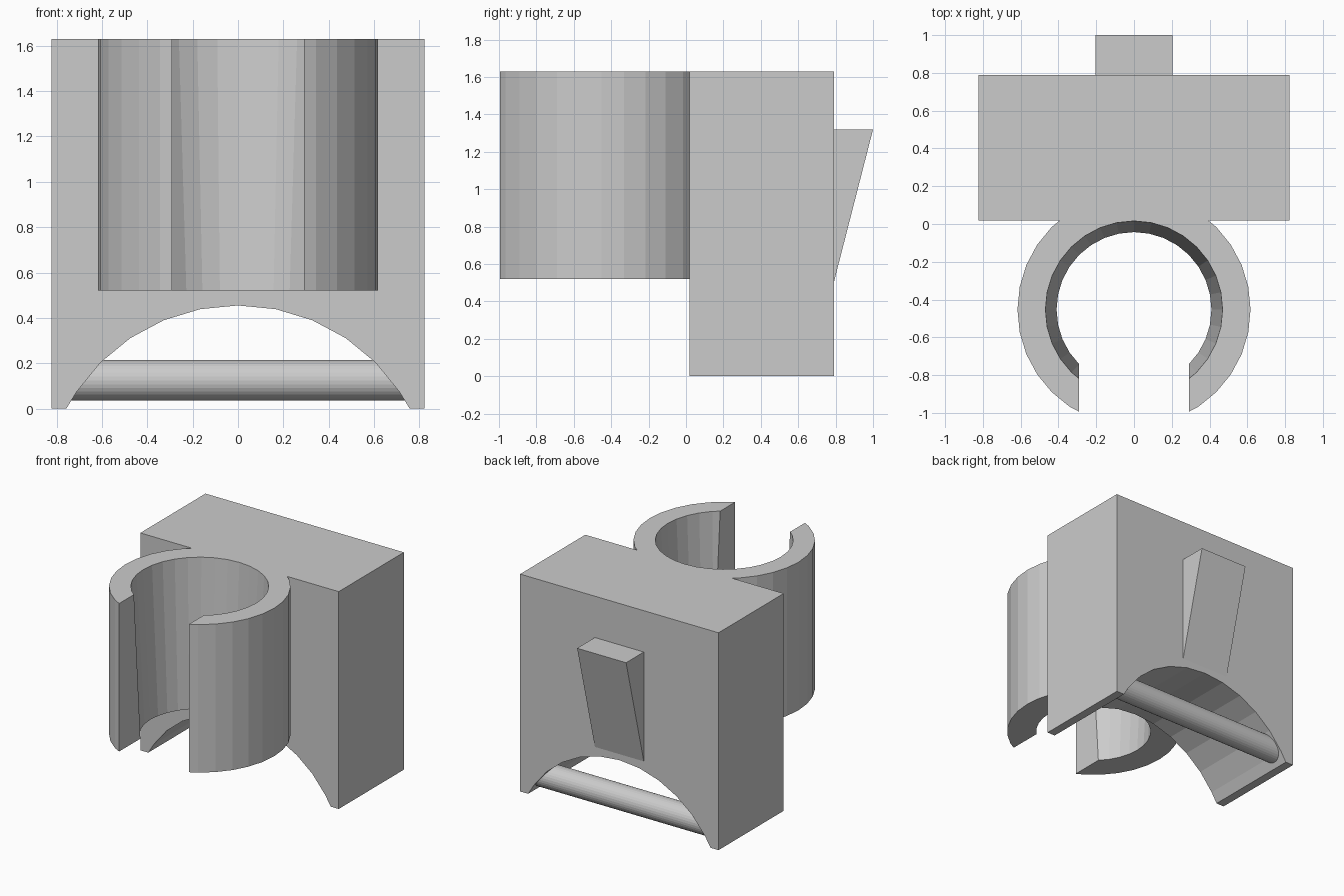
import bpy, bmesh, math
from mathutils import Matrix

if "Cube" in bpy.data.objects:
    bpy.data.objects.remove(bpy.data.objects["Cube"])

grey = bpy.data.materials.new("light grey plastic")
grey.diffuse_color = (0.6, 0.6, 0.6, 1)
grey.use_nodes = True
grey.node_tree.nodes["Principled BSDF"].inputs["Base Color"].default_value = grey.diffuse_color


def make(name, bm):
    bmesh.ops.recalc_face_normals(bm, faces=bm.faces)
    mesh = bpy.data.meshes.new(name)
    bm.to_mesh(mesh)
    bm.free()
    mesh.materials.append(grey)
    ob = bpy.data.objects.new(name, mesh)
    bpy.context.collection.objects.link(ob)
    return ob


def prism(name, points, offset):
    """Extrude a closed outline of 3D points along offset."""
    bm = bmesh.new()
    face = bm.faces.new([bm.verts.new(p) for p in points])
    new = bmesh.ops.extrude_face_region(bm, geom=[face])
    bmesh.ops.translate(bm, vec=offset,
                        verts=[v for v in new["geom"] if isinstance(v, bmesh.types.BMVert)])
    return make(name, bm)


def cone(name, r_low, r_high, length, matrix, sides=32):
    bm = bmesh.new()
    bmesh.ops.create_cone(bm, cap_ends=True, segments=sides, radius1=r_low,
                          radius2=r_high, depth=length, matrix=matrix)
    return make(name, bm)


def boolean(ob, tool, operation):
    """Apply a boolean and remove the helper."""
    mod = ob.modifiers.new("bool", "BOOLEAN")
    mod.operation, mod.object, mod.solver = operation, tool, "EXACT"
    bpy.context.view_layer.objects.active = ob
    bpy.ops.object.modifier_apply(modifier=mod.name)
    bpy.data.objects.remove(tool, do_unlink=True)


W, FRONT, BACK, TOP = 0.823, 0.018, 0.79, 1.63

# Block with a faceted arch cut into its underside
R, CZ = 0.855, -0.4
arch = []
for i in range(-5, 6):
    a = math.radians(11.25 * i)
    arch.append((R * math.sin(a), FRONT, CZ + R * math.cos(a)))
outline = [(-W, FRONT, TOP), (-W, FRONT, 0), (-0.757, FRONT, 0)] + arch + \
          [(0.757, FRONT, 0), (W, FRONT, 0), (W, FRONT, TOP)]
body = prism("clip_body", outline, (0, BACK - FRONT, 0))

# Round holder joined to the front of the block
CY, LOW = -0.453, 0.52
mid = (LOW + TOP) / 2
boolean(body, cone("holder_ring", 0.617, 0.617, TOP - LOW,
                   Matrix.Translation((0, CY, mid))), "UNION")

# Tapered bore, wider at the top, and the slot at the front
extra, slope = 0.02, (0.469 - 0.41) / (TOP - LOW)
boolean(body, cone("bore_cutter", 0.41 - slope * extra, 0.469 + slope * extra,
                   TOP - LOW + 2 * extra, Matrix.Translation((0, CY, mid))), "DIFFERENCE")
slot = [(-0.29, -1.2, 0.4), (0.29, -1.2, 0.4), (0.29, CY, 0.4), (-0.29, CY, 0.4)]
boolean(body, prism("slot_cutter", slot, (0, 0, 1.4)), "DIFFERENCE")

# Wedge hook on the back
hook = [(-0.203, BACK, 0.5), (-0.203, 1.0, 1.32), (-0.203, BACK, 1.32)]
prism("back_hook", hook, (0.406, 0, 0))

# Cross bar spanning the arch
bar = cone("cross_bar", 0.09, 0.09, 1.54,
           Matrix.Translation((0, 0.69, 0.125)) @ Matrix.Rotation(math.pi / 2, 4, "Y"))
